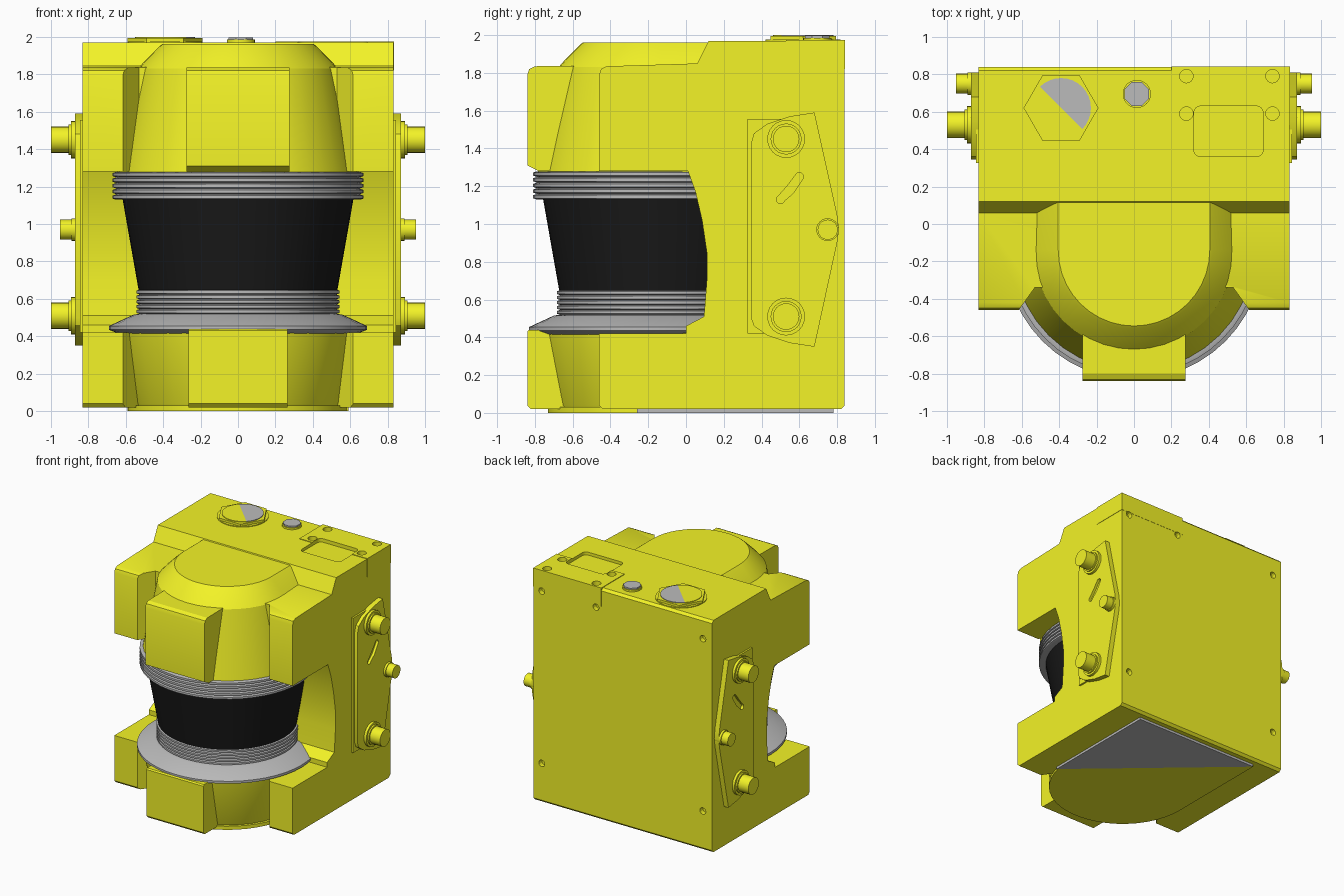
import bpy, bmesh
from math import sin, cos, pi, radians

if "Cube" in bpy.data.objects:
    bpy.data.objects.remove(bpy.data.objects["Cube"])


def material(name, rgb):
    m = bpy.data.materials.new(name)
    m.diffuse_color = (*rgb, 1)
    m.use_nodes = True
    m.node_tree.nodes["Principled BSDF"].inputs["Base Color"].default_value = m.diffuse_color
    return m


YELLOW = material("yellow", (0.9, 0.9, 0.02))
BLACK = material("black", (0.01, 0.01, 0.01))
GREY = material("grey", (0.5, 0.5, 0.5))
CY = -0.14  # y of the vertical scan axis


def loft(name, rings, mat, closed_ends=True):
    """Skin a list of equal-length point rings."""
    bm = bmesh.new()
    vs = [[bm.verts.new(p) for p in ring] for ring in rings]
    n = len(rings[0])
    for a, b in zip(vs, vs[1:]):
        for i in range(n):
            j = (i + 1) % n
            bm.faces.new((a[i], a[j], b[j], b[i]))
    if closed_ends:
        bm.faces.new(vs[0])
        bm.faces.new(vs[-1])
    bmesh.ops.recalc_face_normals(bm, faces=bm.faces)
    me = bpy.data.meshes.new(name)
    bm.to_mesh(me)
    bm.free()
    ob = bpy.data.objects.new(name, me)
    bpy.context.collection.objects.link(ob)
    if mat:
        me.materials.append(mat)
    return ob


def prism(name, pts, axis, lo, hi, mat=YELLOW):
    """Extrude a 2D outline along x (pts = y,z), y (x,z) or z (x,y)."""
    def place(p, d):
        return {"x": (d, p[0], p[1]), "y": (p[0], d, p[1]), "z": (p[0], p[1], d)}[axis]
    return loft(name, [[place(p, d) for p in pts] for d in (lo, hi)], mat)


def circle(cx, cy, r, n=24, start=0, sweep=360):
    steps = n if sweep == 360 else n - 1
    return [(cx + r * cos(radians(start + sweep * i / steps)),
             cy + r * sin(radians(start + sweep * i / steps))) for i in range(n)]


def rect(x0, y0, x1, y1, r=0.0):
    if not r:
        return [(x0, y0), (x1, y0), (x1, y1), (x0, y1)]
    corners = ((x1 - r, y1 - r, 0), (x0 + r, y1 - r, 90), (x0 + r, y0 + r, 180), (x1 - r, y0 + r, 270))
    return [p for x, y, a in corners for p in circle(x, y, r, 5, a, 90)]


def lathe(name, profile, mat, n=48):
    return loft(name, [[(x, y, z) for x, y in circle(0, CY, r, n)] for r, z in profile], mat)


def u_loft(name, sections, back):
    """Half-round front with straight sides running back."""
    rings = []
    for r, z in sections:
        pts = [(-r, back)] + circle(0, CY, r, 21, 180, 180) + [(r, back)]
        rings.append([(x, y, z) for x, y in pts])
    return loft(name, rings, YELLOW)


def cut(ob, cutter):
    mod = ob.modifiers.new("cut", "BOOLEAN")
    mod.operation, mod.solver, mod.object = "DIFFERENCE", "EXACT", cutter
    bpy.context.view_layer.objects.active = ob
    bpy.ops.object.modifier_apply(modifier=mod.name)


def drop(ob):
    bpy.data.objects.remove(ob, do_unlink=True)


# housing: side profile with the scanning gap, extruded across the width
body = prism("housing", [
    (-.44, .02), (-.46, .04), (-.46, .42), (0, .42), (0, .46), (.095, .51), (.11, .7), (.11, .85),
    (.085, 1.02), (.05, 1.17), (.01, 1.28), (-.46, 1.28), (-.46, 1.79), (-.45, 1.82), (-.42, 1.835),
    (.06, 1.85), (.12, 1.97), (.82, 1.97), (.84, 1.95), (.84, .04), (.82, .02)], "x", -.83, .83)

# angled gap between the arms
wedge = prism("arm_gap_cutter", [(-.63, -.48), (.63, -.48), (.53, -.34), (-.53, -.34)], "z", -.5, 2.5)
cut(body, wedge)
drop(wedge)

# connector cover set into the top right corner
cover = prism("connector_cover", rect(.2, .53, .833, .842), "z", 1.82, 1.975)

# screw holes and label recess in the top
cutters = [prism("hole_cutter", circle(x, y, .036, 16), "z", 1.93, 2.1)
           for x in (.28, .74) for y in (.59, .79)]
cutters.append(prism("recess_cutter", rect(.32, .36, .69, .63, .035), "z", 1.945, 2.1))
# screw holes in the back
cutters += [prism("back_hole_cutter", circle(x, z, .028, 12), "y", .80, .9)
            for x, z in ((.755, 1.8), (-.745, 1.8), (.25, 1.8), (.755, .35), (-.745, .35))]
for c in cutters:
    cut(body, c)
    cut(cover, c)
    drop(c)

# domed head and lower drum
u_loft("head_dome", [(.645, 1.275), (.535, 1.83), (.50, 1.87), (.42, 1.95), (.405, 1.962)], .125)
u_loft("lower_drum", [(.56, .015), (.575, .04), (.645, .43)], .1)

# front lugs
prism("upper_front_lug", [(-.84, 1.31), (-.84, 1.79), (-.83, 1.82), (-.80, 1.835), (-.4, 1.84),
                          (-.4, 1.28), (-.78, 1.28)], "x", -.275, .275)
prism("lower_front_lug", [(-.82, .02), (-.84, .04), (-.84, .43), (-.83, .44), (-.5, .44),
                          (-.5, .02)], "x", -.265, .265)


# ribbed rings around the window
def ribs(r_in, r_out, z0, z1, count):
    step = (z1 - z0) / count
    out = []
    for i in range(count):
        z = z0 + i * step
        out += [(r_in, z), (r_out, z + .2 * step), (r_out, z + .75 * step), (r_in, z + .95 * step)]
    return out


lathe("upper_ring", ribs(.652, .67, 1.13, 1.28, 5), GREY)
lathe("lower_ring", [(.64, .415), (.69, .435), (.69, .455), (.56, .515)]
      + ribs(.528, .543, .52, .65, 5), GREY)
lathe("window", [(.53, .64), (.618, 1.14)], BLACK)

# base plate: half round front, one grey panel half
corner_a, corner_b = (-.59, .78), (.59, -.26)
prism("base_plate", [corner_a, (-.59, CY)] + circle(0, CY, .59, 23, 180, 170)[1:] + [corner_b],
      "z", 0, .03)
prism("base_panel", [corner_a, corner_b, (.59, .78)], "z", 0, .03, GREY)

# large hex plug and small vent plug on the top
hx, hy = -.39, .62
prism("plug_washer", circle(hx, hy, .198, 32), "z", 1.95, 1.976)
prism("hex_plug", circle(hx, hy, .2, 6), "z", 1.95, 1.995)
prism("plug_face_yellow", circle(hx, hy, .16, 17, 135, 180), "z", 1.96, 2.0)
prism("plug_face_grey", circle(hx, hy, .16, 17, -45, 180), "z", 1.96, 2.0, GREY)
prism("vent_washer", circle(.015, .695, .075, 24), "z", 1.95, 1.985)
prism("vent_plug", circle(.015, .695, .07, 8, 22.5), "z", 1.95, 1.997, GREY)

# mounting brackets with pegs on both sides
bracket = [(.345, .5), (.36, .46), (.43, .41), (.55, .37), (.68, .35), (.80, .90), (.81, .97),
           (.80, 1.05), (.68, 1.59), (.55, 1.57), (.43, 1.53), (.36, 1.48), (.345, 1.43)]
for s, side in ((1, "right"), (-1, "left")):
    prism(side + "_mount_pad", rect(.325, .42, .68, 1.555), "x", s * .80, s * .845)
    plate = prism(side + "_bracket", bracket, "x", s * .80, s * .872)
    slot = prism("slot_cutter", circle(.60, 1.25, .022, 8, -35, 180)
                 + [(.535, 1.2)] + circle(.50, 1.13, .022, 8, 160, 180) + [(.57, 1.165)],
                 "x", s * .85, s * .95)
    cut(plate, slot)
    drop(slot)
    for z, pos in ((1.45, "upper"), (.51, "lower")):
        prism(f"{side}_{pos}_collar", circle(.53, z, .10), "x", s * .82, s * .893)
        prism(f"{side}_{pos}_step", circle(.53, z, .082), "x", s * .82, s * .905)
        prism(f"{side}_{pos}_peg", circle(.53, z, .07), "x", s * .82, s * 1.0)
    prism(side + "_middle_collar", circle(.75, .97, .06), "x", s * .82, s * .89)
    prism(side + "_middle_peg", circle(.75, .97, .053), "x", s * .82, s * .95)

# smooth the round parts, keep edges sharp
for ob in list(bpy.context.scene.objects):
    bpy.ops.object.select_all(action="DESELECT")
    ob.select_set(True)
    bpy.context.view_layer.objects.active = ob
    bpy.ops.object.shade_smooth_by_angle(angle=radians(25))
